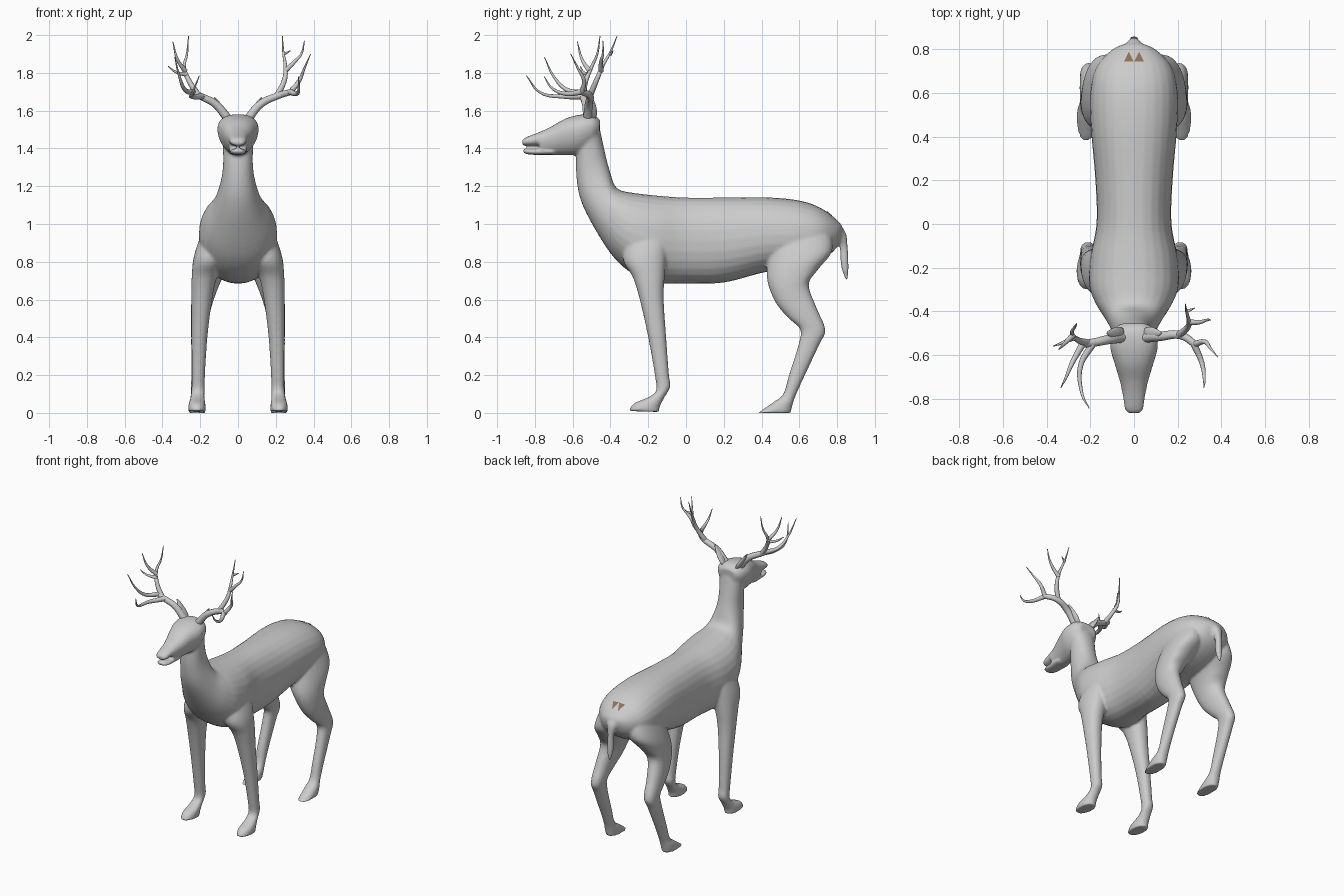
import bpy, bmesh, math
from mathutils import Vector, Matrix

SEG, SUB = 28, 5


def link(name, data):
    ob = bpy.data.objects.new(name, data)
    bpy.context.collection.objects.link(ob)
    return ob


def catmull(a, b, c, d, t):
    return tuple(0.5 * (2*q + (r - p)*t + (2*p - 5*q + 4*r - s)*t*t + (3*q - p - 3*r + s)*t**3)
                 for p, q, r, s in zip(a, b, c, d))


def loft(bm, rings, side=1, power=2.2, skew=0.0):
    """Ring = (y1, z1, y2, z2, half_width, centre_x): top and bottom points in the side view."""
    n = len(rings)
    fine = []
    for i in range(n - 1):
        a, d = rings[max(i - 1, 0)], rings[min(i + 2, n - 1)]
        fine += [catmull(a, rings[i], rings[i + 1], d, k / SUB) for k in range(SUB)]
    fine.append(rings[-1])
    loops = []
    for y1, z1, y2, z2, w, cx in fine:
        loop = []
        for k in range(SEG):
            t = 2 * math.pi * k / SEG
            c, s = math.cos(t), math.sin(t)
            u = math.copysign(abs(c) ** (2 / power), c)
            v = math.copysign(abs(s) ** (2 / power), s)
            loop.append(bm.verts.new((side * (cx + w * u * (1 + skew * v)),
                                      (y1 + y2) / 2 + (y1 - y2) / 2 * v,
                                      (z1 + z2) / 2 + (z1 - z2) / 2 * v)))
        loops.append(loop)
    for a, b in zip(loops, loops[1:]):
        for k in range(SEG):
            j = (k + 1) % SEG
            bm.faces.new((a[k], a[j], b[j], b[k]))
    bm.faces.new(loops[0])
    bm.faces.new(loops[-1])


bm = bmesh.new()

# Torso and neck, rump to crown
loft(bm, [
    (.835, .97, .825, .93, .02, 0), (.81, 1.01, .785, .86, .10, 0),
    (.73, 1.075, .70, .80, .175, 0), (.62, 1.12, .58, .76, .20, 0),
    (.45, 1.14, .42, .745, .197, 0), (.2, 1.14, .2, .69, .177, 0),
    (0, 1.14, 0, .685, .172, 0), (-.15, 1.15, -.17, .69, .202, 0),
    (-.28, 1.165, -.28, .735, .205, 0), (-.35, 1.18, -.38, .82, .175, 0),
    (-.38, 1.21, -.48, .97, .13, 0), (-.40, 1.27, -.555, 1.12, .097, 0),
    (-.42, 1.34, -.58, 1.25, .08, 0), (-.44, 1.43, -.58, 1.38, .08, 0),
    (-.46, 1.52, -.57, 1.50, .09, 0), (-.475, 1.565, -.56, 1.56, .08, 0)])

# Skull, muzzle and lower jaw
loft(bm, [
    (-.455, 1.55, -.46, 1.45, .06, 0), (-.49, 1.578, -.50, 1.40, .095, 0),
    (-.56, 1.579, -.57, 1.367, .106, 0), (-.64, 1.557, -.65, 1.365, .085, 0),
    (-.72, 1.512, -.73, 1.365, .062, 0), (-.775, 1.487, -.775, 1.365, .052, 0)], skew=.22)
loft(bm, [
    (-.72, 1.512, -.72, 1.415, .061, 0), (-.775, 1.487, -.775, 1.414, .052, 0),
    (-.845, 1.46, -.845, 1.414, .043, 0), (-.867, 1.445, -.867, 1.417, .027, 0)])
loft(bm, [
    (-.70, 1.398, -.70, 1.366, .05, 0), (-.80, 1.399, -.80, 1.366, .046, 0),
    (-.845, 1.398, -.845, 1.37, .037, 0), (-.863, 1.396, -.863, 1.38, .024, 0)])

# Tail
loft(bm, [
    (.80, 1.01, .78, .93, .055, 0), (.845, .955, .80, .91, .036, 0),
    (.856, .88, .815, .87, .02, 0), (.86, .80, .818, .80, .022, 0),
    (.86, .75, .828, .75, .018, 0), (.855, .70, .845, .70, .006, 0)])

# Legs with hooves, both sides
front_leg = [
    (-.08, .99, -.31, .98, .07, .11), (-.10, .85, -.335, .82, .085, .147),
    (-.113, .72, -.282, .72, .067, .178), (-.118, .60, -.245, .60, .055, .192),
    (-.105, .40, -.20, .40, .042, .204), (-.09, .20, -.165, .20, .035, .21),
    (-.083, .14, -.158, .12, .035, .211), (-.115, .08, -.195, .085, .037, .214),
    (-.138, .035, -.275, .05, .045, .217), (-.142, .005, -.305, .01, .046, .217)]
hind_leg = [
    (.76, .98, .47, .95, .08, .10), (.775, .86, .43, .78, .098, .132),
    (.70, .76, .435, .68, .08, .163), (.65, .68, .48, .575, .062, .184),
    (.69, .56, .545, .50, .05, .199), (.738, .44, .605, .44, .042, .206),
    (.705, .36, .595, .36, .037, .211), (.625, .19, .545, .20, .034, .214),
    (.58, .09, .515, .10, .035, .215), (.565, .045, .46, .055, .043, .217),
    (.555, 0, .38, 0, .046, .217)]
for side in (1, -1):
    loft(bm, front_leg, side)
    loft(bm, hind_leg, side)

# Fuse the lofts into one smooth skin
bmesh.ops.recalc_face_normals(bm, faces=bm.faces)
mesh = bpy.data.meshes.new("deer_body")
bm.to_mesh(mesh)
bm.free()
body = link("deer_body", mesh)
rm = body.modifiers.new("fuse", 'REMESH')
rm.mode, rm.voxel_size, rm.use_smooth_shade = 'VOXEL', .008, True
sm = body.modifiers.new("relax", 'SMOOTH')
sm.factor, sm.iterations = .5, 6

# Ears: flattened tapered leaves
for side, label in ((1, "left"), (-1, "right")):
    eb = bmesh.new()
    bmesh.ops.create_uvsphere(eb, u_segments=20, v_segments=14, radius=1)
    for v in eb.verts:
        k = 1 - .45 * v.co.z
        v.co.x *= k
        v.co.y *= k
    eb.transform(Matrix.Translation((side * .085, -.50, 1.61))
                 @ Matrix.Rotation(side * math.radians(33), 4, 'Y')
                 @ Matrix.Diagonal((.013, .027, .075, 1)))
    for f in eb.faces:
        f.smooth = True
    em = bpy.data.meshes.new("ear_" + label)
    eb.to_mesh(em)
    eb.free()
    link("ear_" + label, em)


def antler(name, tines):
    """Tine = (start radius, tip radius, path points)."""
    cu = bpy.data.curves.new(name, 'CURVE')
    cu.dimensions, cu.bevel_depth, cu.bevel_resolution = '3D', 1, 3
    cu.resolution_u, cu.use_fill_caps = 6, True
    for r0, r1, pts in tines:
        sp = cu.splines.new('BEZIER')
        sp.bezier_points.add(len(pts) - 1)
        for i, (bp, p) in enumerate(zip(sp.bezier_points, pts)):
            bp.co = p
            bp.handle_left_type = bp.handle_right_type = 'AUTO'
            bp.radius = r0 + (r1 - r0) * i / (len(pts) - 1)
    link(name, cu)


# Antlers: slightly different on each side
antler("antler_right", [
    (.024, .016, [(-.055, -.52, 1.56), (-.12, -.53, 1.635), (-.195, -.545, 1.675), (-.245, -.55, 1.70)]),
    (.017, .002, [(-.19, -.55, 1.675), (-.245, -.65, 1.675), (-.24, -.77, 1.695), (-.205, -.845, 1.785)]),
    (.016, .002, [(-.235, -.55, 1.695), (-.28, -.63, 1.71), (-.31, -.70, 1.78), (-.335, -.75, 1.885)]),
    (.017, .002, [(-.21, -.545, 1.68), (-.26, -.53, 1.76), (-.285, -.50, 1.83), (-.27, -.47, 1.90),
                  (-.262, -.455, 1.995)]),
    (.014, .002, [(-.28, -.51, 1.81), (-.32, -.55, 1.87), (-.345, -.575, 1.965)]),
    (.012, .002, [(-.27, -.52, 1.79), (-.33, -.545, 1.805), (-.37, -.56, 1.835)])])
antler("antler_left", [
    (.024, .016, [(.055, -.52, 1.56), (.12, -.515, 1.635), (.215, -.51, 1.68), (.285, -.555, 1.70)]),
    (.016, .002, [(.275, -.55, 1.70), (.312, -.64, 1.69), (.322, -.71, 1.72), (.32, -.75, 1.78)]),
    (.015, .002, [(.28, -.55, 1.70), (.325, -.54, 1.76), (.35, -.57, 1.82), (.384, -.61, 1.90)]),
    (.017, .002, [(.205, -.51, 1.675), (.248, -.47, 1.77), (.25, -.44, 1.84), (.24, -.40, 1.91),
                  (.235, -.365, 1.995)]),
    (.014, .002, [(.25, -.45, 1.81), (.30, -.45, 1.86), (.335, -.44, 1.90), (.352, -.44, 1.97)]),
    (.010, .002, [(.24, -.40, 1.90), (.255, -.395, 1.905), (.278, -.385, 1.918)])])

# Two small brown triangles lying on the rump
brown = bpy.data.materials.new("brown")
brown.diffuse_color = (.27, .17, .09, 1)
bpy.context.view_layer.update()
skin = body.evaluated_get(bpy.context.evaluated_depsgraph_get())
pb = bmesh.new()
for cx in (-.023, .023):
    tri = []
    for x, y in ((cx - .022, .742), (cx + .022, .742), (cx, .787)):
        ok, hit, nor, _ = skin.ray_cast(Vector((x, y, 1.5)), Vector((0, 0, -1)))
        tri.append(pb.verts.new(hit + nor * .004 if ok else (x, y, 1.06)))
    pb.faces.new(tri)
pm = bpy.data.meshes.new("rump_marks")
pb.to_mesh(pm)
pb.free()
pm.materials.append(brown)
link("rump_marks", pm)
